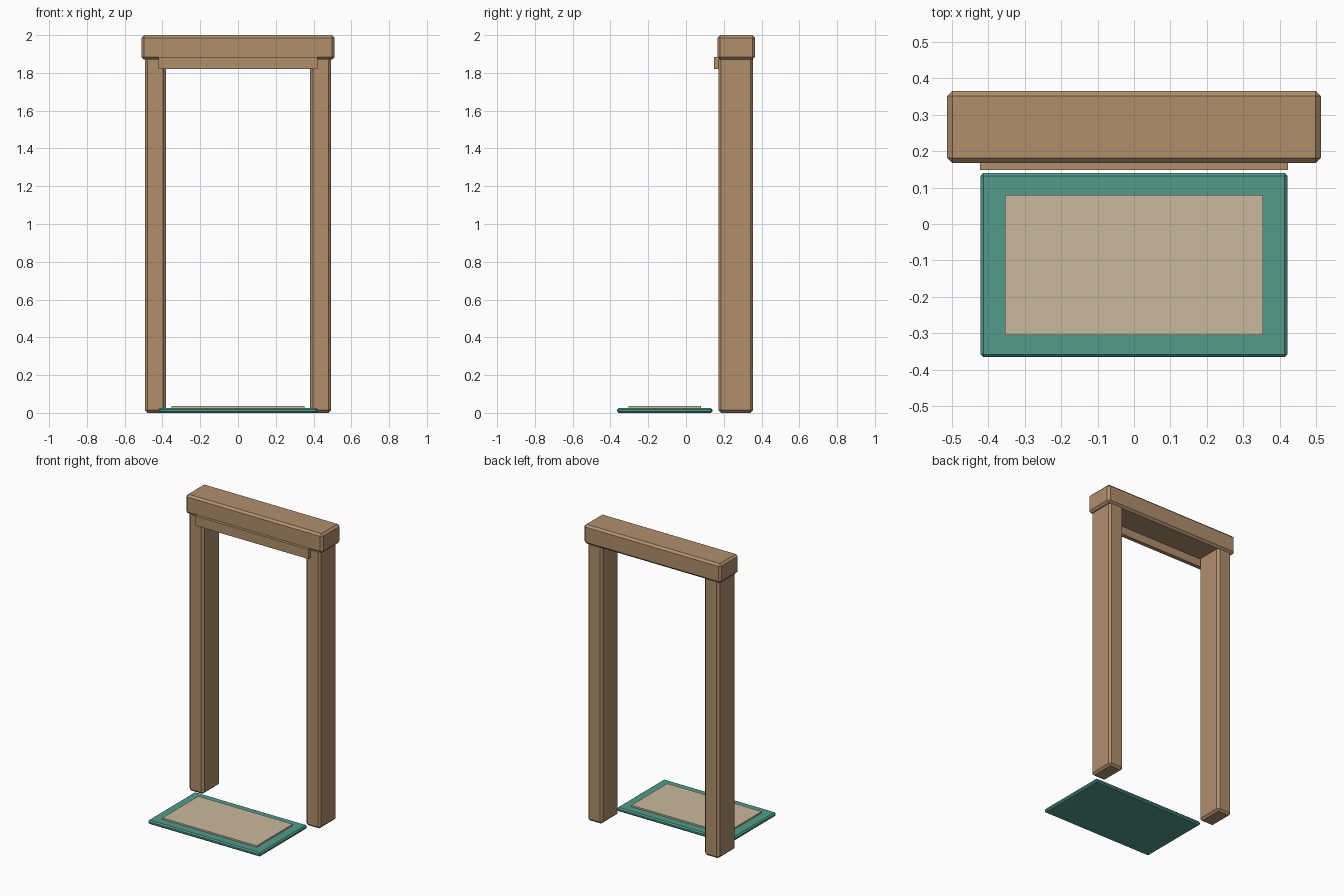
import bpy
import bmesh
from mathutils import Vector

cube = bpy.data.objects.get("Cube")
if cube:
    bpy.data.objects.remove(cube, do_unlink=True)


def make_material(name, rgb):
    mat = bpy.data.materials.new(name)
    mat.use_nodes = True
    color = (*rgb, 1.0)
    mat.diffuse_color = color
    mat.node_tree.nodes["Principled BSDF"].inputs["Base Color"].default_value = color
    return mat


def make_box(name, low, high, mat, chamfer=0.0):
    """Flat-shaded box between two corners, with optional chamfered edges."""
    low, high = Vector(low), Vector(high)
    size, centre = high - low, (low + high) / 2
    bm = bmesh.new()
    bmesh.ops.create_cube(bm, size=1.0)
    bmesh.ops.scale(bm, vec=size, verts=bm.verts)
    if chamfer:
        bmesh.ops.bevel(bm, geom=bm.edges[:], offset=chamfer, segments=1,
                        profile=0.5, affect='EDGES')
    mesh = bpy.data.meshes.new(name)
    bm.to_mesh(mesh)
    bm.free()
    mesh.materials.append(mat)
    obj = bpy.data.objects.new(name, mesh)
    obj.location = centre
    bpy.context.collection.objects.link(obj)
    return obj


wood = make_material("warm_wood", (0.434, 0.274, 0.152))
teal = make_material("teal_fabric", (0.084, 0.33, 0.258))
sand = make_material("sand_fabric", (0.588, 0.492, 0.342))

# Door frame: two posts, a wider lintel and a thin trim board below it
for side, x in (("left", 0.437), ("right", -0.437)):
    make_box(side + "_post", (x - 0.055, 0.172, 0), (x + 0.055, 0.355, 1.885),
             wood, 0.014)
make_box("lintel", (-0.512, 0.167, 1.87), (0.512, 0.365, 2.0), wood, 0.014)
make_box("lintel_trim", (-0.422, 0.148, 1.82), (0.422, 0.175, 1.885), wood)

# Doormat with a raised centre panel
make_box("mat_base", (-0.421, -0.365, 0), (0.421, 0.14, 0.026), teal, 0.008)
make_box("mat_panel", (-0.353, -0.304, 0.02), (0.353, 0.08, 0.036), sand)
